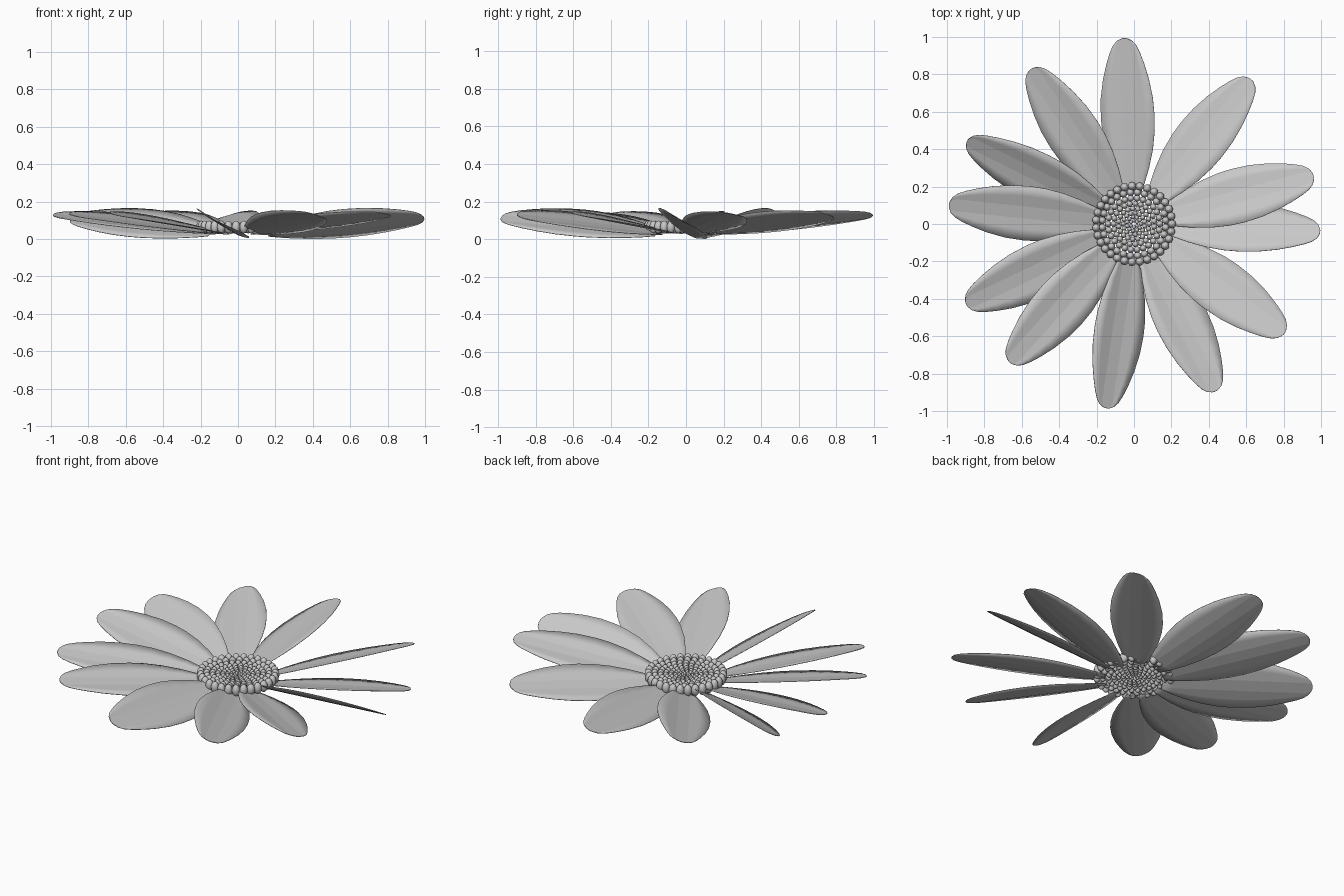
import bpy
import bmesh
import math
from mathutils import Matrix

if "Cube" in bpy.data.objects:
    bpy.data.objects.remove(bpy.data.objects["Cube"])


def make_material(name, value):
    mat = bpy.data.materials.new(name)
    mat.use_nodes = True
    colour = (value, value, value, 1)
    mat.diffuse_color = colour
    mat.node_tree.nodes["Principled BSDF"].inputs["Base Color"].default_value = colour
    return mat


def add_object(name, mesh):
    obj = bpy.data.objects.new(name, mesh)
    bpy.context.collection.objects.link(obj)
    return obj


def smooth(obj, degrees):
    bpy.ops.object.select_all(action='DESELECT')
    obj.select_set(True)
    bpy.context.view_layer.objects.active = obj
    bpy.ops.object.shade_smooth_by_angle(angle=math.radians(degrees))


grey = make_material("soft grey", 0.58)

# Petal outline: distance from the flower centre, half width
OUTLINE = [(.16, .045), (.22, .072), (.3, .102), (.4, .13), (.5, .146), (.58, .15),
           (.68, .145), (.78, .128), (.86, .106), (.92, .085), (.96, .066),
           (.985, .044), (.997, .02), (1, .005)]


def petal_mesh():
    """Flat blade with a narrow middle panel and two sides folded slightly up."""
    bm = bmesh.new()
    rows = []
    for r, half in OUTLINE:
        fold = min(.033, half * .6)
        side = [(fold, 0), ((fold + half) / 2, .06 * (half - fold)),
                (half, .12 * (half - fold))]
        section = [(-y, z) for y, z in reversed(side)] + side
        rows.append([bm.verts.new((r, y, z)) for y, z in section])
    for a, b in zip(rows, rows[1:]):
        for i in range(len(a) - 1):
            bm.faces.new((a[i], b[i], b[i + 1], a[i + 1]))
    mesh = bpy.data.meshes.new("petal")
    bm.to_mesh(mesh)
    bm.free()
    mesh.materials.append(grey)
    return mesh


# Twelve petals: direction and sideways roll in degrees
shared = petal_mesh()
PETALS = [(93, 17), (123.5, 17), (153.5, 29), (174, 14), (205.5, 13), (228, 12),
          (261.5, 28), (296, 19), (324, 12), (357.7, 30), (15, 12), (51, 18)]
for number, (angle, roll) in enumerate(PETALS, 1):
    petal = add_object(f"petal_{number}", shared)
    # Flatter petals rise a little more towards the tip
    pitch = math.atan(.09 + .0012 * (30 - roll))
    petal.matrix_world = (Matrix.Rotation(math.radians(angle), 4, 'Z')
                          @ Matrix.Translation((0, 0, .022))
                          @ Matrix.Rotation(-pitch, 4, 'Y')
                          @ Matrix.Rotation(math.radians(-roll), 4, 'X'))
    if number == 1:
        smooth(petal, 5)
    skin = petal.modifiers.new("thin sheet", 'SOLIDIFY')
    skin.thickness = .003
    skin.offset = -1

# Flower centre: staggered rings of upright beads, larger towards the rim
bm = bmesh.new()
RINGS = [.203, .17, .138, .109, .082, .058, .037, .018]
for k, radius in enumerate(RINGS):
    t = radius / RINGS[0]
    bead = .009 + .013 * t
    count = round(math.pi * radius / (bead * .95))
    for i in range(count):
        place = (Matrix.Rotation((i + k % 2 / 2) * math.tau / count, 4, 'Z')
                 @ Matrix.Translation((radius, 0, .056 + .008 * t * t))
                 @ Matrix.Diagonal((bead, bead, .018 + .016 * t, 1)))
        bmesh.ops.create_uvsphere(bm, u_segments=12, v_segments=8, radius=1, matrix=place)
centre = bpy.data.meshes.new("seed_centre")
bm.to_mesh(centre)
bm.free()
centre.materials.append(grey)
smooth(add_object("seed_centre", centre), 60)
